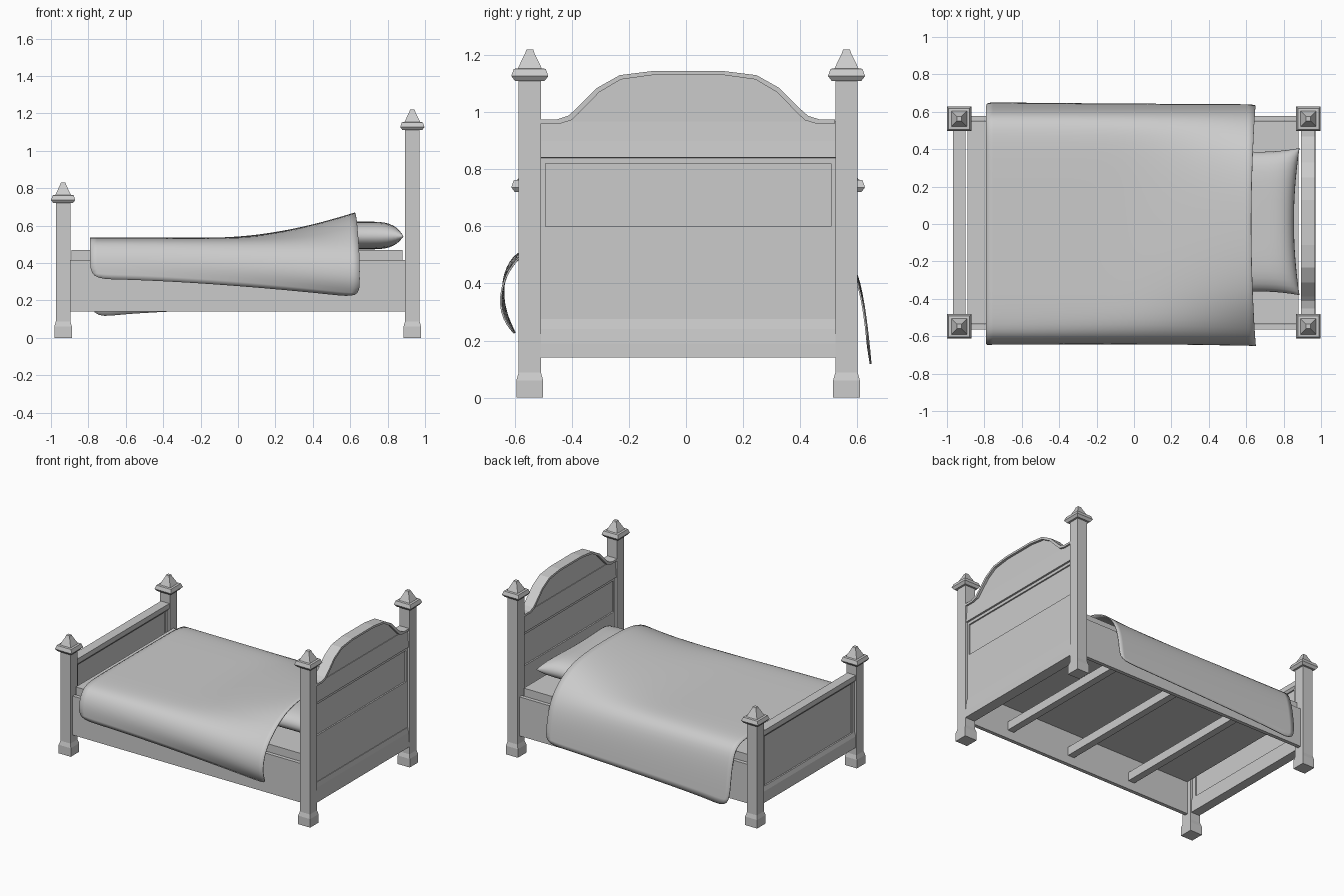
import bpy, bmesh, math
from mathutils import Vector

if "Cube" in bpy.data.objects:
    bpy.data.objects.remove(bpy.data.objects["Cube"])

C = 0.0075            # bed centre line in y
PX, PY = 0.932, 0.555  # post offsets


def make(name, verts, faces, smooth=False):
    me = bpy.data.meshes.new(name)
    me.from_pydata(verts, [], faces)
    bm = bmesh.new()
    bm.from_mesh(me)
    bmesh.ops.remove_doubles(bm, verts=bm.verts, dist=1e-5)
    bmesh.ops.recalc_face_normals(bm, faces=bm.faces)
    bm.to_mesh(me)
    bm.free()
    ob = bpy.data.objects.new(name, me)
    bpy.context.collection.objects.link(ob)
    if smooth:
        for p in me.polygons:
            p.use_smooth = True
    return ob


def prism(name, pts, axis, a, b):
    """Extrude a polygon: axis 'x' takes (y, z) points, axis 'y' takes (x, z)."""
    n = len(pts)
    f = (lambda p, t: (t, p[0], p[1])) if axis == 'x' else (lambda p, t: (p[0], t, p[1]))
    verts = [f(p, a) for p in pts] + [f(p, b) for p in pts]
    faces = [tuple(range(n)), tuple(range(2 * n - 1, n - 1, -1))]
    faces += [(i, (i + 1) % n, (i + 1) % n + n, i + n) for i in range(n)]
    return make(name, verts, faces)


def box(name, x0, x1, y0, y1, z0, z1):
    return prism(name, [(y0, z0), (y1, z0), (y1, z1), (y0, z1)], 'x', x0, x1)


def post(name, x, y, h):
    # square post: block foot, shaft, flared cap, truncated pyramid finial
    prof = [(0.047, 0), (0.047, 0.06), (0.039, 0.088), (0.039, h - 0.11),
            (0.052, h - 0.11), (0.065, h - 0.093), (0.056, h - 0.068),
            (0.042, h - 0.066), (0.016, h - 0.012), (0.012, h)]
    verts = [(x + sx * r, y + sy * r, z) for r, z in prof
             for sx, sy in ((-1, -1), (1, -1), (1, 1), (-1, 1))]
    faces = [(3, 2, 1, 0)]
    for k in range(len(prof) - 1):
        for i in range(4):
            j = (i + 1) % 4
            faces.append((4 * k + i, 4 * k + j, 4 * k + 4 + j, 4 * k + 4 + i))
    t = 4 * (len(prof) - 1)
    faces.append((t, t + 1, t + 2, t + 3))
    make(name, verts, faces)


# Posts and side rails
for s, side in ((-1, "right"), (1, "left")):
    post("head_post_" + side, PX, C + s * PY, 1.22)
    post("foot_post_" + side, -PX - 0.003, C + s * PY, 0.83)
    ya, yb = sorted((C + s * 0.545, C + s * 0.571))
    box("side_rail_" + side, -0.9, 0.9, ya, yb, 0.14, 0.415)

Y0, Y1 = C - 0.518, C + 0.518


def board(name, cx, prof):
    """Symmetric moulding profile (half thickness, z) run between the posts."""
    pts = [(cx + r, z) for r, z in prof] + [(cx - r, z) for r, z in reversed(prof)]
    prism(name, pts, 'y', Y0, Y1)


# Headboard: bottom rail, lower board, framed panel, upper band
board("head_bottom_rail", PX, [(0.038, 0.14), (0.037, 0.19), (0.032, 0.24), (0.026, 0.275)])
board("head_lower_board", PX, [(0.022, 0.27), (0.022, 0.60)])
box("head_panel", PX - 0.012, PX + 0.012, Y0, Y1, 0.6, 0.82)
for a, b in ((Y0, Y0 + 0.018), (Y1 - 0.018, Y1)):
    box("head_panel_stile", PX - 0.022, PX + 0.022, a, b, 0.6, 0.822)
board("head_upper_band", PX, [(0.022, 0.82), (0.022, 0.84), (0.033, 0.842), (0.028, 0.90), (0.024, 0.968)])

# Arched crest with its edge moulding
half = [(0.515, 0.975), (0.46, 0.975), (0.42, 0.988), (0.395, 1.01), (0.32, 1.085),
        (0.24, 1.13), (0.12, 1.145)]
inner = [(0.515, 0.96), (0.45, 0.96), (0.41, 0.972), (0.385, 0.995), (0.312, 1.07),
         (0.236, 1.115), (0.12, 1.131)]
both = lambda h: [(C - y, z) for y, z in h] + [(C + y, z) for y, z in reversed(h)]
prism("head_crest_moulding", both(half) + both(inner)[::-1], 'x', PX - 0.04, PX + 0.037)
prism("head_crest_panel", [(C - 0.515, 0.95)] + both(inner) + [(C + 0.515, 0.95)],
      'x', PX - 0.02, PX + 0.02)

# Footboard
FX = -PX - 0.003
board("foot_bottom_rail", FX, [(0.033, 0.14), (0.033, 0.22), (0.024, 0.25)])
board("foot_panel", FX, [(0.014, 0.24), (0.014, 0.62)])
board("foot_top_rail", FX, [(0.022, 0.60), (0.033, 0.615), (0.033, 0.65)])
for a, b in ((Y0, Y0 + 0.03), (Y1 - 0.03, Y1)):
    box("foot_panel_stile", FX - 0.024, FX + 0.024, a, b, 0.24, 0.61)

# Slats and mattress
for i, x in enumerate((0.57, 0.07, -0.43)):
    box("slat_%d" % (i + 1), x - 0.025, x + 0.025, C - 0.546, C + 0.546, 0.2, 0.26)
box("mattress", -0.89, 0.88, C - 0.543, C + 0.543, 0.37, 0.47)

# Pillow: two domed grids sharing a rim, with a pinched head edge
N = 20
verts, faces = [], []
for s in (1, -1):
    base = len(verts)
    for i in range(N + 1):
        for j in range(N + 1):
            u = math.sin((i / N - 0.5) * math.pi)
            v = math.sin((j / N - 0.5) * math.pi)
            h = math.sqrt(max(0, 1 - abs(u) ** 4)) * math.sqrt(max(0, 1 - abs(v) ** 6))
            x = 0.67 + 0.215 * u * (0.86 + 0.14 * v * v)
            y = C + 0.005 + 0.393 * v * (0.95 + 0.05 * u * u)
            verts.append((x, y, 0.543 + (0.078 if s > 0 else -0.07) * h))
    for i in range(N):
        for j in range(N):
            a = base + i * (N + 1) + j
            faces.append((a, a + 1, a + N + 2, a + N + 1))
make("pillow", verts, faces, True)

# Blanket: cross-section blended from foot end to the raised head end
foot = [(-0.645, 0.315), (-0.648, 0.42), (-0.61, 0.50), (-0.55, 0.53), (-0.4, 0.535), (-0.2, 0.535),
        (0, 0.535), (0.2, 0.535), (0.4, 0.535), (0.55, 0.525), (0.605, 0.45), (0.635, 0.28), (0.652, 0.105)]
head = [(-0.597, 0.215), (-0.66, 0.29), (-0.648, 0.42), (-0.575, 0.515), (-0.41, 0.63), (-0.22, 0.667),
        (0, 0.672), (0.22, 0.667), (0.41, 0.63), (0.555, 0.52), (0.61, 0.40), (0.63, 0.28), (0.64, 0.18)]
K, n = 10, len(foot)
verts, faces = [], []
for k in range(K + 1):
    t = k / K
    xc = -0.79 + 1.415 * t
    top = max(0, (xc + 0.12) / 0.745) ** 1.8
    hem = t ** 1.6
    for i, (f, h) in enumerate(zip(foot, head)):
        if 2 < i < 10:
            w = top
        elif i > 10:
            w = t ** 0.6
        else:
            w = hem
        y, z = (f[q] + (h[q] - f[q]) * w for q in (0, 1))
        x = xc + 0.025 * t * (y / 0.64) ** 2
        verts.append((x, y, z))
for k in range(K):
    for i in range(n - 1):
        a = k * n + i
        faces.append((a, a + 1, a + n + 1, a + n))
blanket = make("blanket", verts, faces, True)
# keep the upper side outward before giving the cloth thickness
if sum(p.normal.z for p in blanket.data.polygons) < 0:
    blanket.data.flip_normals()
sub = blanket.modifiers.new("smooth", 'SUBSURF')
sub.levels = sub.render_levels = 2
sol = blanket.modifiers.new("thickness", 'SOLIDIFY')
sol.thickness = 0.006
sol.offset = -1
